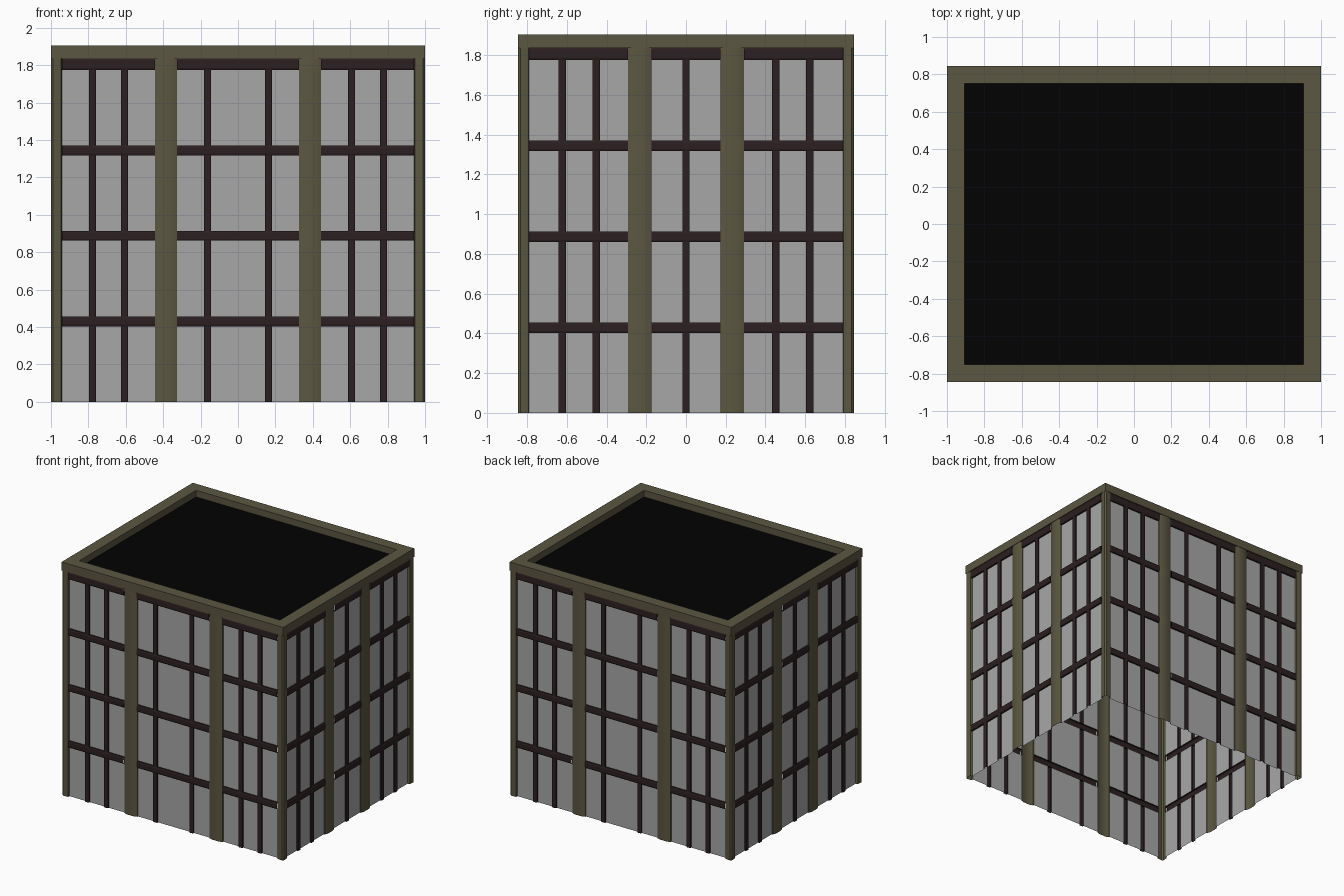
import bpy, bmesh, math

if "Cube" in bpy.data.objects:
    bpy.data.objects.remove(bpy.data.objects["Cube"])

HX, HY, TOP, D = 1.0, 0.845, 1.904, 0.021   # half sizes, height, depth of pane behind the face
PX, PY = 0.942, 0.789                       # where walls meet the corner posts


def mat(name, c):
    m = bpy.data.materials.new(name)
    m.diffuse_color = (*c, 1)
    m.use_nodes = True
    m.node_tree.nodes["Principled BSDF"].inputs["Base Color"].default_value = m.diffuse_color
    return m


OLIVE = mat("olive stone", (0.105, 0.095, 0.054))
BROWN = mat("dark brown metal", (0.025, 0.014, 0.015))
GREY = mat("grey pane", (0.39, 0.39, 0.39))
BLACK = mat("black roof", (0.0006, 0.0006, 0.0006))

# the four walls: outward mapping (along u, depth v from pane, z) -> xyz
WALLS = [
    (lambda u, v, z: (u, -(HY - D + v), z), "x"),
    (lambda u, v, z: (-u, HY - D + v, z), "x"),
    (lambda u, v, z: (HX - D + v, u, z), "y"),
    (lambda u, v, z: (-(HX - D + v), -u, z), "y"),
]
# columns, mullions, half span of each wall
LAYOUT = {
    "x": ((-0.385, 0.385), (-0.778, -0.607, -0.163, 0.163, 0.607, 0.778), PX),
    "y": ((-0.232, 0.232), (-0.623, -0.452, 0.0, 0.452, 0.623), PY),
}
CW, MW = 0.059, 0.018                       # half widths of columns and mullions
BARS = [(0.402, 0.455), (0.861, 0.914), (1.317, 1.370), (1.775, 1.836)]
ROWS = [(0, 0.402), (0.455, 0.861), (0.914, 1.317), (1.370, 1.775)]


def finish(bm, name, material, smooth=False):
    me = bpy.data.meshes.new(name)
    bm.to_mesh(me)
    bm.free()
    me.materials.append(material)
    ob = bpy.data.objects.new(name, me)
    bpy.context.collection.objects.link(ob)
    if smooth:
        bpy.context.view_layer.objects.active = ob
        ob.select_set(True)
        bpy.ops.object.shade_smooth_by_angle(angle=math.radians(60))
        ob.select_set(False)
    return ob


def loft(bm, a, b):
    """Strip of quads between two matching point rows."""
    ra, rb = [bm.verts.new(p) for p in a], [bm.verts.new(p) for p in b]
    for i in range(len(a) - 1):
        bm.faces.new((ra[i], ra[i + 1], rb[i + 1], rb[i]))


def upright(bm, f, prof, u, z0, z1):
    loft(bm, [f(u + p, v, z0) for p, v in prof], [f(u + p, v, z1) for p, v in prof])


def rail(bm, f, prof, u0, u1, z):
    loft(bm, [f(u1, v, z + p) for p, v in prof][::-1],
         [f(u0, v, z + p) for p, v in prof][::-1])


def hood(w, d, c):
    """Open chamfered profile: half width, depth, chamfer."""
    return [(-w, 0), (-w, d - c * 0.4), (-w + c, d), (w - c, d), (w, d - c * 0.4), (w, 0)]


panes, mullions, bars, columns, collars = [bmesh.new() for _ in range(5)]
for f, axis in WALLS:
    cols, muls, half = LAYOUT[axis]
    # main columns with slightly prouder collars at each floor
    for c in cols:
        upright(columns, f, hood(CW, 0.018, 0.025), c, 0, 1.85)
        for z0, z1 in BARS[:3]:
            upright(collars, f, hood(CW + 0.002, 0.021, 0.025), c, z0, z1)
    # slim mullions, split by the floor bars
    for m in muls:
        for z0, z1 in ROWS:
            upright(mullions, f, hood(MW, 0.013, 0.006), m, z0, z1)
    # floor bars in each bay between columns
    edges = [-half] + [e for c in cols for e in (c - CW, c + CW)] + [half]
    for u0, u1 in zip(edges[::2], edges[1::2]):
        for z0, z1 in BARS:
            h = (z1 - z0) / 2
            rail(bars, f, hood(h, 0.017, 0.010), u0, u1, (z0 + z1) / 2)
    # panes between all uprights
    cuts = sorted([-half, half] + [e for c in cols for e in (c - CW, c + CW)]
                  + [e for m in muls for e in (m - MW, m + MW)])
    for u0, u1 in zip(cuts[::2], cuts[1::2]):
        for z0, z1 in ROWS:
            upright(panes, f, [(u0, 0), (u1, 0)], 0, z0, z1)

finish(panes, "window_panes", GREY)
finish(mullions, "mullions", BROWN)
finish(bars, "floor_bars", BROWN)
finish(columns, "wall_columns", OLIVE, True)
finish(collars, "column_collars", OLIVE, True)

# corner posts: open angle sections wrapping each corner
bm = bmesh.new()
for sx, sy in ((1, 1), (-1, 1), (-1, -1), (1, -1)):
    prof = [(HX - D, PY), (HX - 0.004, PY + 0.004), (HX, HY - 0.012), (HX - 0.012, HY),
            (PX + 0.004, HY - 0.004), (PX, HY - D)]
    if sx * sy < 0:
        prof = prof[::-1]
    loft(bm, [(x * sx, y * sy, 0) for x, y in prof], [(x * sx, y * sy, 1.85) for x, y in prof])
finish(bm, "corner_posts", OLIVE)

# parapet ring around the roof
bm = bmesh.new()
ix, iy, low = 0.905, 0.752, 1.835


def ring(x, y, z):
    return [bm.verts.new((sx * x, sy * y, z)) for sx, sy in ((-1, -1), (1, -1), (1, 1), (-1, 1))]


loops = [ring(HX, HY, low), ring(HX, HY, TOP), ring(ix, iy, TOP), ring(ix, iy, low)]
for k in range(3):
    p, q = loops[k], loops[k + 1]
    for i in range(4):
        j = (i + 1) % 4
        bm.faces.new((p[i], p[j], q[j], q[i]))
# narrow soffit between the parapet face and the panes
p, q = loops[0], ring(HX - D, HY - D, low)
for i in range(4):
    j = (i + 1) % 4
    bm.faces.new((p[j], p[i], q[i], q[j]))
finish(bm, "parapet", OLIVE)

# recessed flat roof
bm = bmesh.new()
bm.faces.new(ring(ix, iy, 1.85))
finish(bm, "roof", BLACK)
